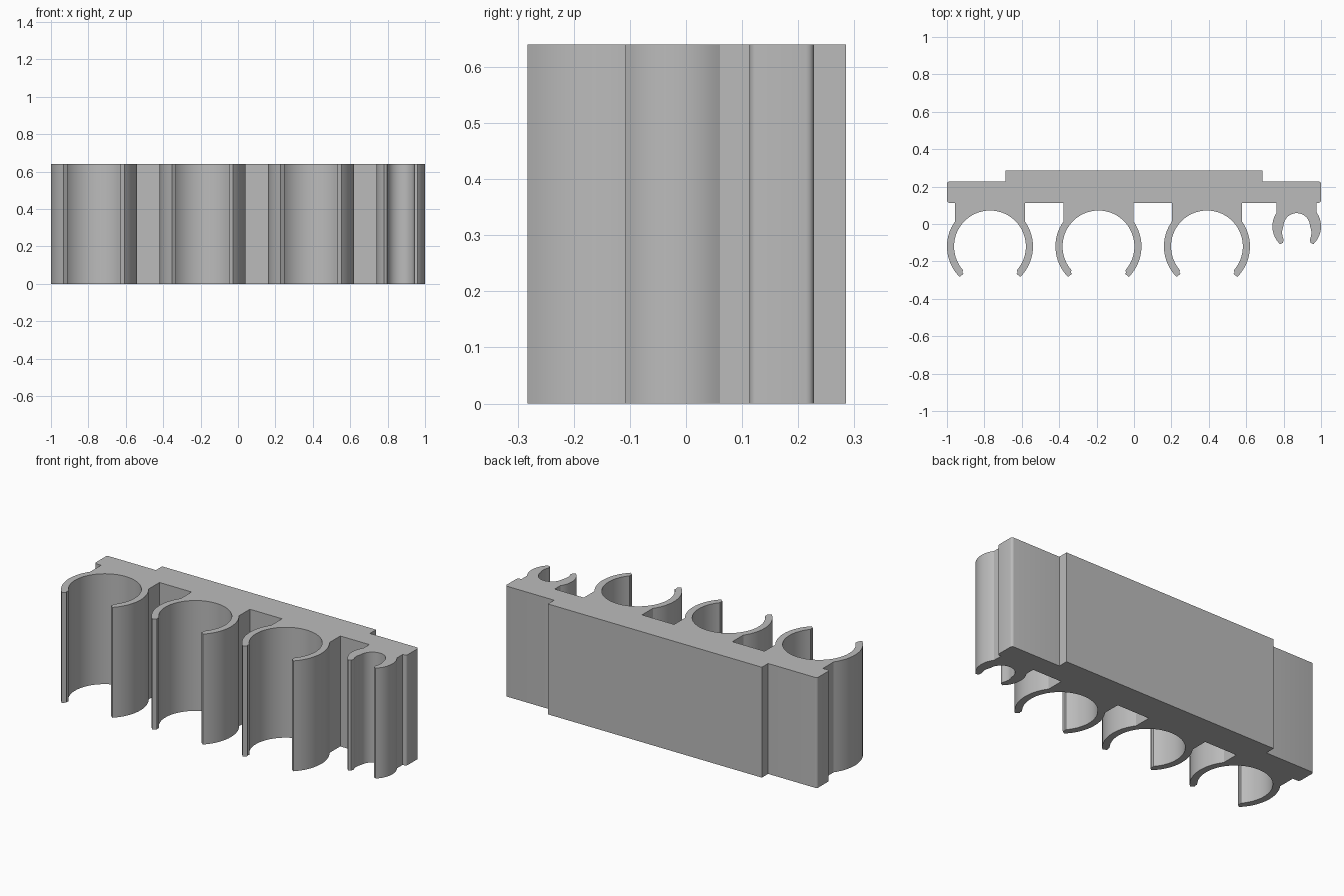
import bpy, bmesh
from math import cos, sin, acos, radians, degrees

cube = bpy.data.objects.get("Cube")
if cube:
    bpy.data.objects.remove(cube, do_unlink=True)

HEIGHT = 0.64
BACK, PLATE_BACK, PLATE_FRONT = 0.285, 0.228, 0.113
PAD_HALF = 0.686


def arc(cx, cy, r, start, end, steps):
    """Points along an arc, angles in degrees."""
    angles = [radians(start + (end - start) * i / steps) for i in range(steps + 1)]
    return [(cx + r * cos(a), cy + r * sin(a)) for a in angles]


def mirrored(half, cx):
    """Left half of a clip outline followed by its mirror image."""
    return half + [(2 * cx - x, y) for x, y in reversed(half)]


def large_clip(cx, cy=-0.12, outer=0.23, inner=0.192, neck=0.187):
    shoulder = 180 - degrees(acos(neck / outer))
    half = [(cx - neck, PLATE_FRONT)]
    half += arc(cx, cy, outer, shoulder, 225, 16)
    half += arc(cx, cy, inner + 0.012, 226, 224, 1)      # blunt lip
    half += arc(cx, cy, inner, 221, 92, 28)
    return mirrored(half, cx)


def small_clip(cx, cy=-0.013, outer=0.13, inner=0.071, neck=0.107):
    shoulder = 180 - degrees(acos(neck / outer))
    half = [(cx - neck, PLATE_FRONT)]
    half += arc(cx, cy, outer, shoulder, 227, 14)
    half += [(cx - 0.074, cy - 0.088), (cx - 0.070, cy - 0.072),  # lip
             (cx - 0.076, cy - 0.052), (cx - 0.079, cy - 0.035),
             (cx - 0.077, cy - 0.018)]
    half += arc(cx, cy, inner, 178, 94, 16)
    return mirrored(half, cx)


# Outline: raised back pad, rounded plate ends, three large clips, one small clip
R = 0.014
outline = [(PAD_HALF, BACK), (-PAD_HALF, BACK), (-PAD_HALF, PLATE_BACK)]
outline += arc(-1 + R, PLATE_BACK - R, R, 90, 180, 4)
outline += arc(-1 + R, PLATE_FRONT + R, R, 180, 270, 4)
for x in (-0.77, -0.19, 0.39):
    outline += large_clip(x)
outline += small_clip(0.87)
outline += arc(1 - R, PLATE_FRONT + R, R, -90, 0, 4)
outline += arc(1 - R, PLATE_BACK - R, R, 0, 90, 4)
outline += [(PAD_HALF, PLATE_BACK)]

# Extrude the outline upward
bm = bmesh.new()
base = bm.faces.new([bm.verts.new((x, y, 0)) for x, y in outline])
result = bmesh.ops.extrude_face_region(bm, geom=[base], use_keep_orig=True)
top = [v for v in result["geom"] if isinstance(v, bmesh.types.BMVert)]
bmesh.ops.translate(bm, verts=top, vec=(0, 0, HEIGHT))
bmesh.ops.recalc_face_normals(bm, faces=bm.faces)
caps = [f for f in bm.faces if len(f.verts) > 4]
bmesh.ops.triangulate(bm, faces=caps)
mesh = bpy.data.meshes.new("clip_rail")
bm.to_mesh(mesh)
bm.free()

rail = bpy.data.objects.new("clip_rail", mesh)
bpy.context.collection.objects.link(rail)

# Plain grey plastic
grey = bpy.data.materials.new("grey_plastic")
grey.use_nodes = True
colour = (0.5, 0.5, 0.5, 1)
grey.diffuse_color = colour
grey.node_tree.nodes["Principled BSDF"].inputs["Base Color"].default_value = colour
mesh.materials.append(grey)

bpy.ops.object.select_all(action="DESELECT")
rail.select_set(True)
bpy.context.view_layer.objects.active = rail
bpy.ops.object.shade_smooth_by_angle(angle=radians(30))
